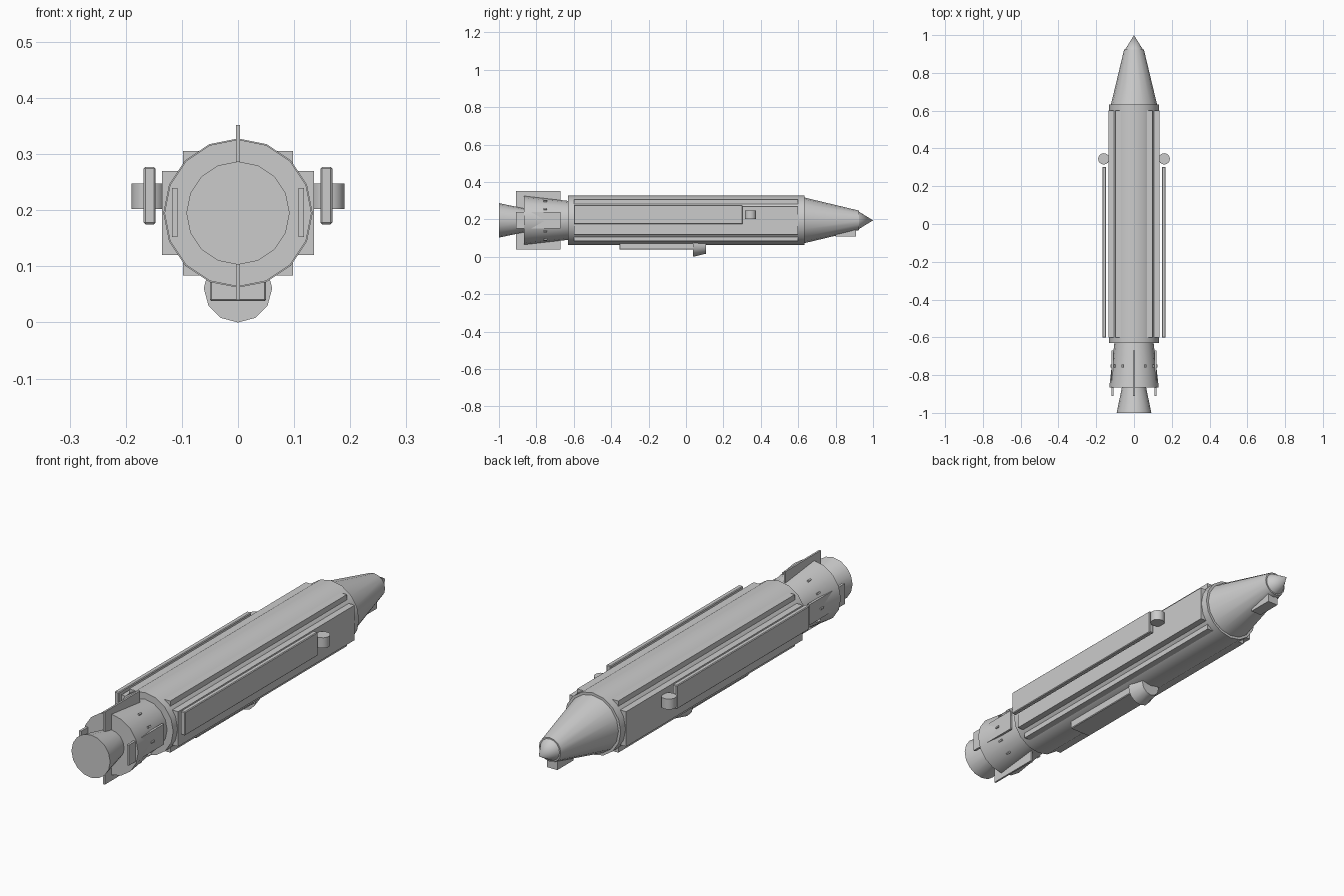
import bpy, bmesh
from math import pi, sin, cos
from mathutils import Matrix, Vector

if "Cube" in bpy.data.objects:
    bpy.data.objects.remove(bpy.data.objects["Cube"])

AXIS_Z = 0.195


def finish(name, bm, smooth=False):
    mesh = bpy.data.meshes.new(name)
    bm.to_mesh(mesh)
    bm.free()
    ob = bpy.data.objects.new(name, mesh)
    bpy.context.collection.objects.link(ob)
    if smooth:
        bpy.ops.object.select_all(action='DESELECT')
        ob.select_set(True)
        bpy.context.view_layer.objects.active = ob
        bpy.ops.object.shade_smooth_by_angle(angle=pi / 6)
    return ob


def cone(name, y0, y1, r0, r1, z=AXIS_Z, sides=16):
    """Capped cone or cylinder along y."""
    bm = bmesh.new()
    m = Matrix.Translation((0, (y0 + y1) / 2, z)) @ Matrix.Rotation(-pi / 2, 4, 'X')
    bmesh.ops.create_cone(bm, cap_ends=True, segments=sides, radius1=r0,
                          radius2=r1, depth=y1 - y0, matrix=m)
    return finish(name, bm, True)


def box(name, lo, hi, bevel=0):
    lo, hi = Vector(lo), Vector(hi)
    bm = bmesh.new()
    m = Matrix.Translation((lo + hi) / 2) @ Matrix.Diagonal((*(hi - lo), 1))
    bmesh.ops.create_cube(bm, size=1, matrix=m)
    if bevel:
        bmesh.ops.bevel(bm, geom=bm.edges[:], offset=bevel, segments=1, affect='EDGES')
    return finish(name, bm)


# Main body, nose and tail
cone("main_body", -0.63, 0.633, 0.133, 0.133)
cone("nose_cone", 0.633, 0.925, 0.122, 0.052)
cone("nose_tip", 0.925, 1.0, 0.046, 0.0)
cone("tail_skirt", -0.865, -0.63, 0.131, 0.104)
cone("exhaust_nozzle", -1.0, -0.865, 0.092, 0.064)
box("chin_sensor", (-0.025, 0.80, 0.108), (0.025, 0.91, 0.16))

# Square cores whose corners form the long rails and side slabs
box("rail_core", (-0.098, -0.6, 0.084), (0.098, 0.6, 0.306))
box("side_slab_core", (-0.135, -0.6, 0.12), (0.135, 0.6, 0.27))

# Tail fins
box("vertical_fin", (-0.004, -0.91, 0.04), (0.004, -0.67, 0.352))
for s, side in ((-1, "left"), (1, "right")):
    xs = sorted((s * 0.108, s * 0.118))
    box(side + "_fin", (xs[0], -0.91, 0.152), (xs[1], -0.67, 0.24))

    # Outer plates and round pods
    xs = sorted((s * 0.147, s * 0.168))
    box(side + "_plate", (xs[0], -0.6, 0.175), (xs[1], 0.302, 0.277), 0.003)
    bm = bmesh.new()
    bmesh.ops.create_cone(bm, cap_ends=True, segments=16, radius1=0.03, radius2=0.03,
                          depth=0.045, matrix=Matrix.Translation((s * 0.16, 0.345, 0.225)))
    finish(side + "_pod", bm, True)

# Belly duct and intake
box("belly_duct", (-0.05, -0.355, 0.038), (0.05, 0.06, 0.09), 0.003)
cone("belly_intake", 0.037, 0.108, 0.061, 0.044, z=0.061, sides=12)

# Ring of small studs on the tail skirt
bm = bmesh.new()
for i in range(12):
    a = i * pi / 6
    m = (Matrix.Translation((0.118 * sin(a), -0.752, AXIS_Z + 0.118 * cos(a)))
         @ Matrix.Rotation(a, 4, 'Y') @ Matrix.Diagonal((0.007, 0.018, 0.012, 1)))
    bmesh.ops.create_cube(bm, size=1, matrix=m)
finish("skirt_studs", bm)
